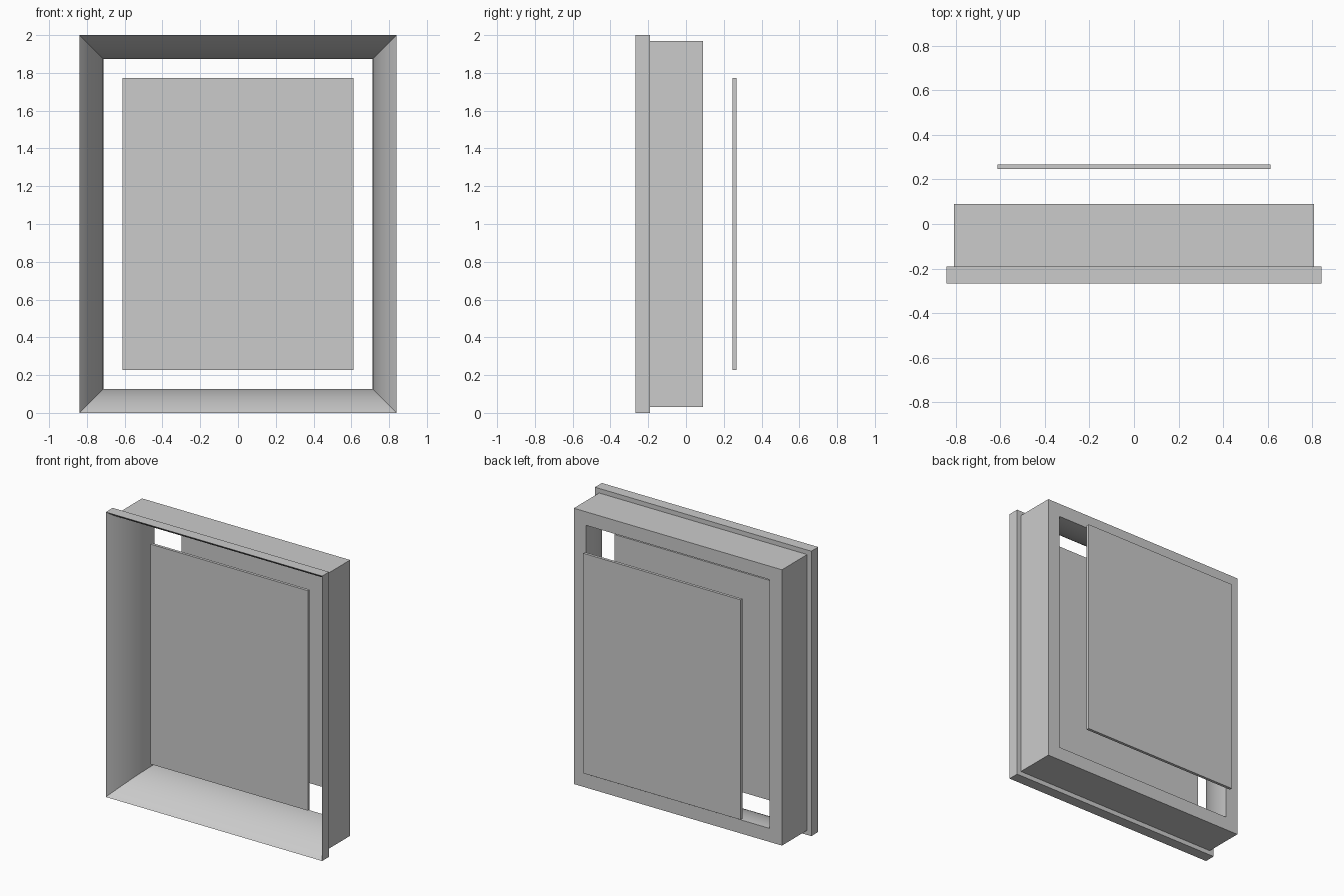
import bpy, bmesh, math

if "Cube" in bpy.data.objects:
    bpy.data.objects.remove(bpy.data.objects["Cube"])

HALF_W, HALF_H = 0.84, 1.0        # outer half size of the frame
FRONT, BACK = -0.267, 0.09        # frame depth range
INSET = 0.127                     # how far the moulding closes in
SEGS = 16


def finish(bm, name):
    bmesh.ops.recalc_face_normals(bm, faces=bm.faces)
    mesh = bpy.data.meshes.new(name)
    bm.to_mesh(mesh)
    bm.free()
    obj = bpy.data.objects.new(name, mesh)
    bpy.context.collection.objects.link(obj)
    return obj


def mitred_frame(name, profile):
    """Sweep a closed (inset, y) profile around the rectangle with mitred corners."""
    bm = bmesh.new()
    rings = []
    for sx, sz in ((-1, -1), (1, -1), (1, 1), (-1, 1)):
        rings.append([bm.verts.new((sx * (HALF_W - d), y, HALF_H + sz * (HALF_H - d)))
                      for d, y in profile])
    n = len(profile)
    for i in range(4):
        a, b = rings[i], rings[(i + 1) % 4]
        for j in range(n):
            k = (j + 1) % n
            bm.faces.new((a[j], a[k], b[k], b[j]))
    return finish(bm, name)


def panel(name, y):
    bm = bmesh.new()
    bmesh.ops.create_cube(bm, size=1)
    bmesh.ops.scale(bm, vec=(1.224, 0.02, 1.544), verts=bm.verts)
    bmesh.ops.translate(bm, vec=(0, y, HALF_H), verts=bm.verts)
    return finish(bm, name)


# Inner moulding: arc from the front rim, becoming straight at the back
depth = BACK - FRONT
start = 2 * math.atan(INSET / depth)
radius = depth / math.sin(start)
profile = []
for i in range(SEGS + 1):
    t = start * (1 - i / SEGS)
    profile.append((INSET - radius * (1 - math.cos(t)), BACK - radius * math.sin(t)))
# Outside: back face, body side, step, front flange
profile += [(0.032, BACK), (0.032, -0.19), (0.0, -0.19)]

frame = mitred_frame("frame", profile)
bpy.context.view_layer.objects.active = frame
frame.select_set(True)
bpy.ops.object.shade_smooth_by_angle(angle=math.radians(30))

# Thin panels: one inside the frame, one floating behind it
panel("picture_panel", (FRONT + BACK) / 2)
panel("backing_panel", 0.257)
